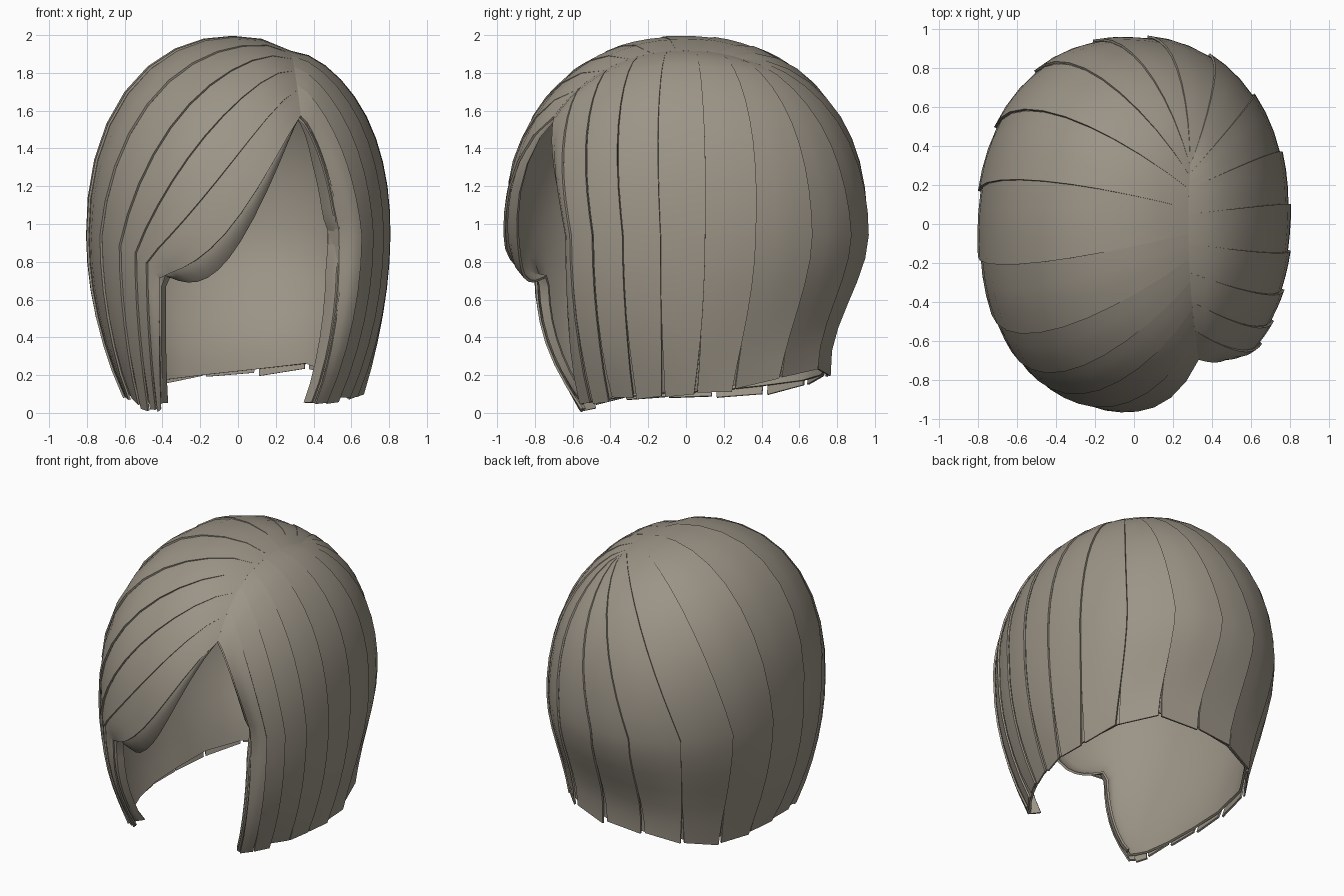
import bpy, bmesh, math, random
from mathutils import Vector

if "Cube" in bpy.data.objects:
    bpy.data.objects.remove(bpy.data.objects["Cube"])

random.seed(4)
RADII = Vector((0.80, 0.96, 1.05))      # head radii
CENTRE = Vector((0, 0, 0.95))
POWER = 2.2                             # slightly squarer than an ellipsoid

# Guide locks, from the fringe round the back to the right front:
# root y on the parting, widest-point angle and height, hem x, y, z
GUIDES = [
    (-.70, 238, .73, -.40, -.55, .03), (-.58, 234, .81, -.43, -.56, .02),
    (-.44, 229, .86, -.47, -.54, .03), (-.30, 221, .90, -.52, -.48, .04),
    (-.18, 208, .95, -.57, -.32, .06), (-.05, 190, .95, -.60, -.10, .08),
    (.08, 170, .95, -.60, .15, .09), (.18, 150, .95, -.56, .42, .12),
    (.25, 128, .95, -.42, .64, .15), (.30, 105, .95, -.18, .74, .18),
    (.30, 85, .95, .10, .76, .21), (.30, 62, .95, .37, .70, .24),
    (.26, 42, .95, .56, .50, .17), (.18, 22, .95, .64, .25, .12),
    (.05, 6, .95, .66, .05, .10), (-.10, -8, .95, .63, -.12, .09),
    (-.25, -20, .95, .59, -.27, .08), (-.40, -30, .95, .53, -.40, .06),
    (-.55, -38, .95, .47, -.50, .05), (-.70, -44, .95, .41, -.57, .03)]
LAST = len(GUIDES) - 1
UPPER = 0.62                            # share of a lock above the widest point


def clamp(v):
    return max(0.0, min(1.0, v))


def on_head(d):
    n = sum(abs(a) ** POWER for a in d) ** (1 / POWER)
    return CENTRE + Vector(a * b / n for a, b in zip(d, RADII))


def hair_point(u, t, lift=0.0, extra_sag=0.0):
    """Point on the hair: u runs across the locks, t from parting to hem."""
    i = min(int(u), LAST - 1)
    k = u - i
    ry, ang, ez, hx, hy, hz = (a + (b - a) * k for a, b in zip(GUIDES[i], GUIDES[i + 1]))
    rx = .28 + .11 * ry * ry
    x, y = rx / RADII.x, ry / RADII.y
    root = Vector((x, y, (1 - abs(x) ** POWER - abs(y) ** POWER) ** (1 / POWER))).normalized()
    ze = (ez - CENTRE.z) / RADII.z
    c = math.sqrt(1 - ze * ze)
    a = math.radians(ang)
    wide = Vector((c * math.cos(a), c * math.sin(a), ze))
    if t <= UPPER:
        s = t / UPPER
        unit = root.slerp(wide, s)
        sag = .24 * max(0, 1 - u / 2.5) + extra_sag
        unit.z -= sag * math.sin(math.pi * s)
        p = on_head(unit)
        p.z -= .03 * math.exp(-s * 12)  # crease along the parting
    else:
        s = (t - UPPER) / (1 - UPPER)
        e = on_head(wide)
        # the nape tucks in earlier than the sides and front
        back = max(0, math.sin(a))
        q = min(1, s * 1.08)
        f = (1 - back) * s ** 2 + back * q * q * (3 - 2 * q)
        p = Vector((e.x + (hx - e.x) * f, e.y + (hy - e.y) * f, e.z + (hz - e.z) * s))
    # the first and last locks curl in towards the face
    end = clamp((1 - t) * 3)
    curl = 1 - .08 * max(0, u - LAST + 1) ** 2 * clamp(t * 2) * end
    curl -= .04 * max(0, 1 - u) ** 2 * clamp((t - .4) * 5) * end
    p.x *= curl
    p.y *= curl
    out = p - CENTRE
    out.z *= 0.5 if p.z < CENTRE.z else 1
    return p + out.normalized() * lift


def add_grid(bm, columns):
    rows = [[bm.verts.new(p) for p in col] for col in columns]
    for a, b in zip(rows, rows[1:]):
        for j in range(len(a) - 1):
            bm.faces.new((a[j], a[j + 1], b[j + 1], b[j]))


def make_object(name, bm, thickness, material):
    bmesh.ops.recalc_face_normals(bm, faces=bm.faces)
    # keep normals pointing away from the head centre
    for f in bm.faces:
        if f.normal.dot(f.calc_center_median() - CENTRE) < 0:
            f.normal_flip()
    me = bpy.data.meshes.new(name)
    bm.to_mesh(me)
    bm.free()
    me.materials.append(material)
    ob = bpy.data.objects.new(name, me)
    bpy.context.collection.objects.link(ob)
    mod = ob.modifiers.new("thickness", 'SOLIDIFY')
    mod.thickness, mod.offset = thickness, -1
    bpy.ops.object.select_all(action='DESELECT')
    ob.select_set(True)
    bpy.context.view_layer.objects.active = ob
    bpy.ops.object.modifier_apply(modifier=mod.name)
    bpy.ops.object.shade_smooth_by_angle(angle=math.radians(35))
    return ob


hair = bpy.data.materials.new("ash brown hair")
hair.diffuse_color = (0.33, 0.295, 0.24, 1)
hair.use_nodes = True
hair.node_tree.nodes["Principled BSDF"].inputs["Base Color"].default_value = hair.diffuse_color

# Overlapping outer locks, each with one raised edge and a ragged tip
bm = bmesh.new()
ROWS, COLS = 16, 3
for i in range(LAST):
    tip = random.uniform(-.02, .015)
    slant = random.uniform(-.02, .02)
    columns = []
    for c in range(COLS + 1):
        v = c / COLS
        col = []
        for j in range(ROWS + 1):
            t = j / ROWS
            narrow = .05 * max(0, (t - .85) / .15)
            u = i + narrow + v * (1 - 2 * narrow)
            p = hair_point(u, t, .014 * (1 - v) * min(1, t * 3) - .004)
            if j == ROWS:
                p.z = max(0, p.z + tip + slant * (v - .5))
            col.append(p)
        columns.append(col)
    add_grid(bm, columns)
make_object("outer_locks", bm, .012, hair)

# Continuous inner layer, curling under along the fringe and the right front
bm = bmesh.new()
ts = [j / 20 for j in range(21)]


def tucked(u, scale, sag):
    col = []
    for t in ts:
        k = 1 - (1 - scale) * min(1, t * 2.5 + .3)
        p = hair_point(u, t, -.014, sag) - CENTRE
        col.append(CENTRE + Vector((p.x * k, p.y * k, p.z)))
    return col


columns = [tucked(0, .94, .14), tucked(0, .98, .08)]
columns += [[hair_point(u / 2, t, -.014) for t in ts] for u in range(2 * LAST + 1)]
columns += [tucked(LAST, .95, 0), tucked(LAST, .89, 0)]
for col in columns:
    col[-1].z += .015
add_grid(bm, columns)
make_object("inner_layer", bm, .015, hair)
